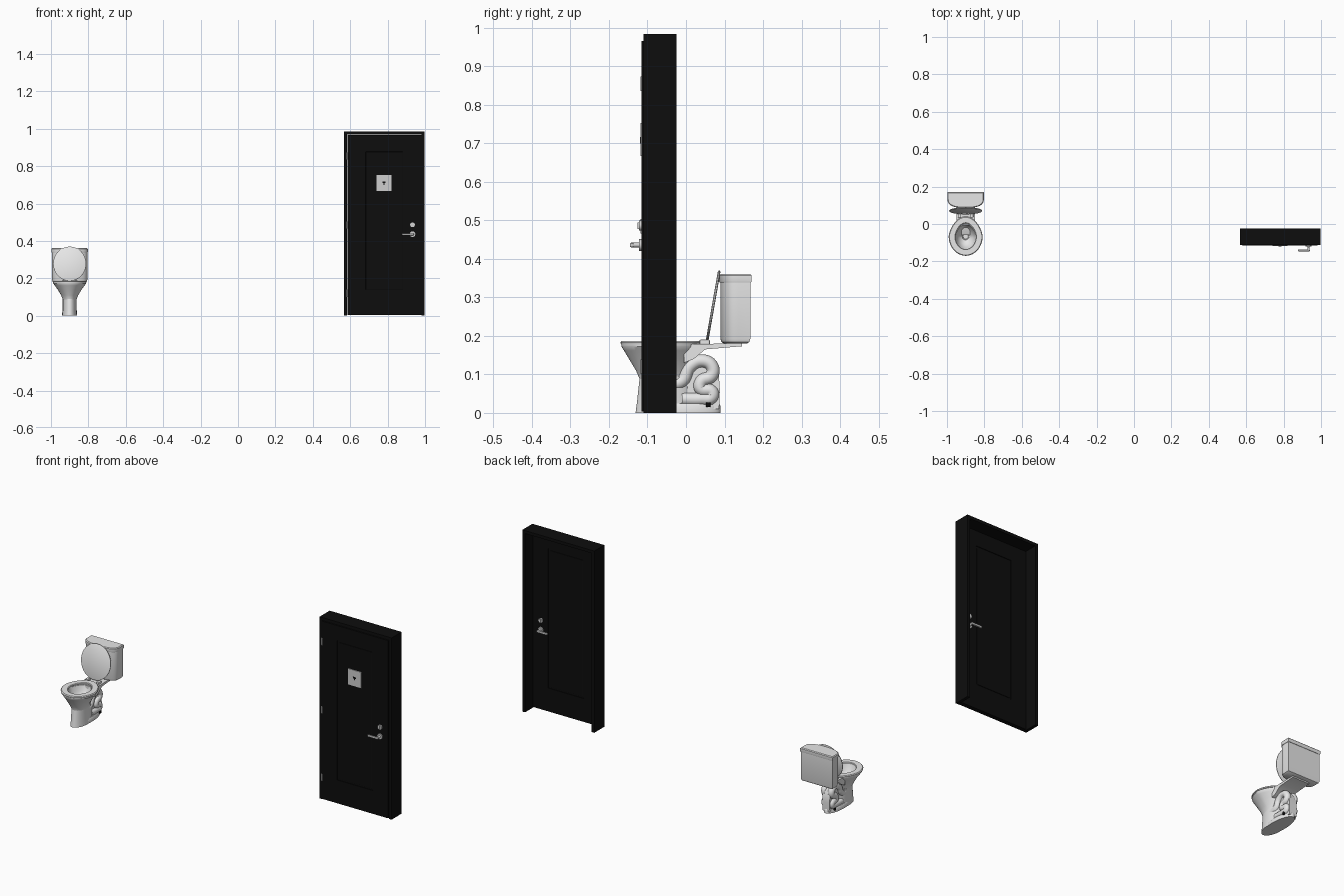
import bpy, bmesh
from math import sin, cos, pi, radians, atan2
from mathutils import Matrix, Vector

if "Cube" in bpy.data.objects:
    bpy.data.objects.remove(bpy.data.objects["Cube"])


def material(name, v):
    m = bpy.data.materials.new(name)
    m.use_nodes = True
    m.diffuse_color = (v, v, v, 1)
    m.node_tree.nodes["Principled BSDF"].inputs["Base Color"].default_value = (v, v, v, 1)
    return m


PORCELAIN = material("porcelain white", 0.8)
BLACK = material("black paint", 0.004)
METAL = material("brushed metal", 0.65)
SIGN = material("sign grey", 0.62)
TX = -0.9  # toilet centre line


def finish(name, bm, mat, smooth=True, bevel=0):
    bmesh.ops.recalc_face_normals(bm, faces=bm.faces)
    me = bpy.data.meshes.new(name)
    bm.to_mesh(me)
    bm.free()
    me.materials.append(mat)
    ob = bpy.data.objects.new(name, me)
    bpy.context.collection.objects.link(ob)
    if bevel:
        b = ob.modifiers.new("bevel", "BEVEL")
        b.width, b.segments = bevel, 2
    if smooth:
        bpy.ops.object.select_all(action="DESELECT")
        ob.select_set(True)
        bpy.context.view_layer.objects.active = ob
        bpy.ops.object.shade_smooth_by_angle(angle=radians(35))
    return ob


def box(name, x, y, z, mat, bevel=0):
    bm = bmesh.new()
    bmesh.ops.create_cube(bm, size=1)
    for v in bm.verts:
        v.co = [r[0] + (c + 0.5) * (r[1] - r[0]) for c, r in zip(v.co, (x, y, z))]
    return finish(name, bm, mat, False, bevel)


def loft(name, rings, mat, closed=False, matrix=None):
    bm = bmesh.new()
    loops = [[bm.verts.new(p) for p in r] for r in rings]
    n = len(loops[0])
    pairs = list(zip(loops, loops[1:])) + ([(loops[-1], loops[0])] if closed else [])
    for a, b in pairs:
        for i in range(n):
            bm.faces.new((a[i], a[(i + 1) % n], b[(i + 1) % n], b[i]))
    if not closed:
        bm.faces.new(loops[0])
        bm.faces.new(loops[-1])
    if matrix:
        bm.transform(matrix)
    return finish(name, bm, mat)


def egg(z, front, back, hx, taper=0.0, n=48):
    """Oval ring, narrowing towards the back by the taper."""
    cy, ry = (front + back) / 2, (back - front) / 2
    ring = []
    for i in range(n):
        t = 2 * pi * i / n
        ring.append((TX + hx * sin(t) * (1 - taper * max(0, -cos(t))), cy - ry * cos(t), z))
    return ring


def tank_ring(z, inset):
    """Flat back, softly squared front."""
    hx, d, back = 0.0975 - inset, 0.05 - inset, 0.17 - inset
    ring = [(TX - hx, back, z), (TX + hx, back, z)]
    for i in range(25):
        t = pi * i / 24
        c, s = cos(t), max(0, sin(t))
        ring.append((TX + hx * (1 if c > 0 else -1) * abs(c) ** 0.75, 0.136 - d * s ** 0.75, z))
    return ring


def cylinder(name, centre, axis, r, length, mat):
    bm = bmesh.new()
    rot = Vector((0, 0, 1)).rotation_difference(Vector(axis)).to_matrix().to_4x4()
    bmesh.ops.create_cone(bm, cap_ends=True, segments=24, radius1=r, radius2=r, depth=length,
                          matrix=Matrix.Translation(centre) @ rot)
    return finish(name, bm, mat)


def prism(name, profile, half, mat):
    """Side profile extruded across the toilet."""
    return loft(name, [[(TX + s * half, y, z) for y, z in profile] for s in (-1, 1)], mat)


# Bowl, outside then inside
outer = [(0.06, -0.12, 0.0, 0.034), (0.085, -0.119, 0.005, 0.036), (0.11, -0.13, 0.01, 0.046),
         (0.14, -0.148, 0.025, 0.064), (0.162, -0.161, 0.035, 0.08), (0.173, -0.168, 0.04, 0.088),
         (0.177, -0.168, 0.04, 0.088)]
inner = [(0.177, -0.136, 0.0, 0.056), (0.15, -0.126, -0.008, 0.048), (0.125, -0.108, -0.025, 0.035),
         (0.112, -0.085, -0.045, 0.019), (0.095, -0.08, -0.05, 0.014)]
loft("bowl", [egg(*r, 0.2) for r in outer + inner], PORCELAIN)

# Seat ring and raised lid
loft("seat_ring", [egg(z, -0.17 + i, 0.04 - i, 0.091 - i, 0.15) for z, i in
     ((0.178, 0.001), (0.183, 0), (0.187, 0.004), (0.187, 0.033), (0.184, 0.036), (0.178, 0.036))],
     PORCELAIN, closed=True)
tilt = (Matrix.Translation((TX, 0.055, 0.186)) @ Matrix.Rotation(atan2(0.183, 0.032), 4, "X")
        @ Matrix.Translation((-TX, 0, 0)))
loft("seat_lid", [egg(z, i, 0.186 - i, 0.088 - i) for z, i in
     ((-0.003, 0.003), (-0.001, 0), (0.002, 0), (0.004, 0.004))], PORCELAIN, matrix=tilt)
for s in (-1, 1):
    box("seat_hinge", (TX + s * 0.033 - 0.008, TX + s * 0.033 + 0.008), (0.035, 0.062),
        (0.177, 0.19), PORCELAIN, 0.003)

# Deck carrying the tank
prism("tank_deck", [(-0.005, 0.13), (0.02, 0.14), (0.05, 0.165), (0.145, 0.173), (0.145, 0.181),
                    (-0.005, 0.178)], 0.05, PORCELAIN)

# Pedestal: front column, foot and web behind
loft("pedestal_column", [egg(0, -0.131, 0.02, 0.039), egg(0.03, -0.127, 0.02, 0.037),
                         egg(0.095, -0.12, 0.015, 0.037)], PORCELAIN)
loft("pedestal_foot", [egg(0, -0.125, 0.09, 0.04), egg(0.018, -0.124, 0.09, 0.04),
                       egg(0.024, -0.12, 0.086, 0.036)], PORCELAIN)
prism("pedestal_web", [(-0.06, 0.01), (0.086, 0.01), (0.088, 0.06), (0.084, 0.115), (0.06, 0.146),
                       (0.02, 0.15), (-0.06, 0.12)], 0.022, PORCELAIN)

# Winding trapway on both sides
path = [(-0.045, 0.072), (-0.01, 0.083), (0.01, 0.12), (0.043, 0.135), (0.068, 0.12), (0.066, 0.096),
        (0.04, 0.082), (0.038, 0.063), (0.067, 0.055), (0.066, 0.04), (0.04, 0.036), (-0.01, 0.036)]
for s in (-1, 1):
    cu = bpy.data.curves.new("trapway", "CURVE")
    cu.dimensions = "3D"
    cu.bevel_depth, cu.bevel_resolution, cu.resolution_u = 0.017, 4, 6
    cu.use_fill_caps = True
    sp = cu.splines.new("BEZIER")
    sp.bezier_points.add(len(path) - 1)
    for p, (y, z) in zip(sp.bezier_points, path):
        p.co = (TX + s * 0.02, y, z)
        p.handle_left_type = p.handle_right_type = "AUTO"
    cu.materials.append(PORCELAIN)
    bpy.context.collection.objects.link(bpy.data.objects.new("trapway", cu))
    cylinder("floor_bolt", (TX + s * 0.033, 0.058, 0.021), (0, 0, 1), 0.006, 0.012, BLACK)

# Tank and its cover
loft("tank", [tank_ring(z, i) for z, i in ((0.18, 0.012), (0.184, 0.006), (0.192, 0.003),
                                           (0.34, 0.003))], PORCELAIN)
loft("tank_cover", [tank_ring(z, i) for z, i in ((0.339, 0.001), (0.342, 0), (0.357, 0),
                                                 (0.361, 0.004))], PORCELAIN)

# Door frame
L, R, TOP = 0.567, 0.998, 0.984
depth = (-0.111, -0.025)
box("left_jamb", (R - 0.016, R), depth, (0, TOP), BLACK)
box("right_jamb", (L, L + 0.016), depth, (0, TOP), BLACK)
box("head_jamb", (L + 0.016, R - 0.016), depth, (TOP - 0.016, TOP), BLACK)

# Door leaf: stiles and rails around a recessed panel
leaf = (-0.115, -0.092)
x0, x1, z0, z1 = L + 0.018, R - 0.018, 0.004, TOP - 0.018
p0, p1, q0, q1 = 0.675, 0.89, 0.13, 0.885
box("hinge_stile", (x0, p0), leaf, (z0, z1), BLACK)
box("latch_stile", (p1, x1), leaf, (z0, z1), BLACK)
box("bottom_rail", (p0, p1), leaf, (z0, q0), BLACK)
box("top_rail", (p0, p1), leaf, (q1, z1), BLACK)
box("door_panel", (p0, p1), (-0.111, -0.096), (q0, q1), BLACK)
box("panel_field", (p0 + 0.008, p1 - 0.008), (-0.114, -0.093), (q0 + 0.008, q1 - 0.008), BLACK, 0.002)

# Hinges
for z in (0.12, 0.485, 0.855):
    cylinder("hinge", (0.583, -0.114, z), (0, 0, 1), 0.004, 0.038, METAL)

# Locks and levers on both faces
for side, y in ((-1, leaf[0]), (1, leaf[1])):
    cylinder("deadbolt", (0.933, y + side * 0.003, 0.486), (0, 1, 0), 0.013, 0.007, METAL)
    box("thumb_turn", (0.930, 0.936), sorted((y, y + side * 0.011)), (0.477, 0.495), METAL)
    cylinder("lever_rose", (0.933, y + side * 0.003, 0.436), (0, 1, 0), 0.015, 0.007, METAL)
    cylinder("lever_neck", (0.933, y + side * 0.014, 0.436), (0, 1, 0), 0.006, 0.028, METAL)
    box("lever", (0.876, 0.94), sorted((y + side * 0.021, y + side * 0.031)), (0.43, 0.441), METAL, 0.003)

# Sign plate with a small dark marker
box("sign_plate", (0.741, 0.821), (-0.118, -0.113), (0.667, 0.753), SIGN)
box("sign_marker", (0.773, 0.789), (-0.119, -0.117), (0.709, 0.717), BLACK)
box("sign_marker_stem", (0.778, 0.784), (-0.119, -0.117), (0.700, 0.709), BLACK)
